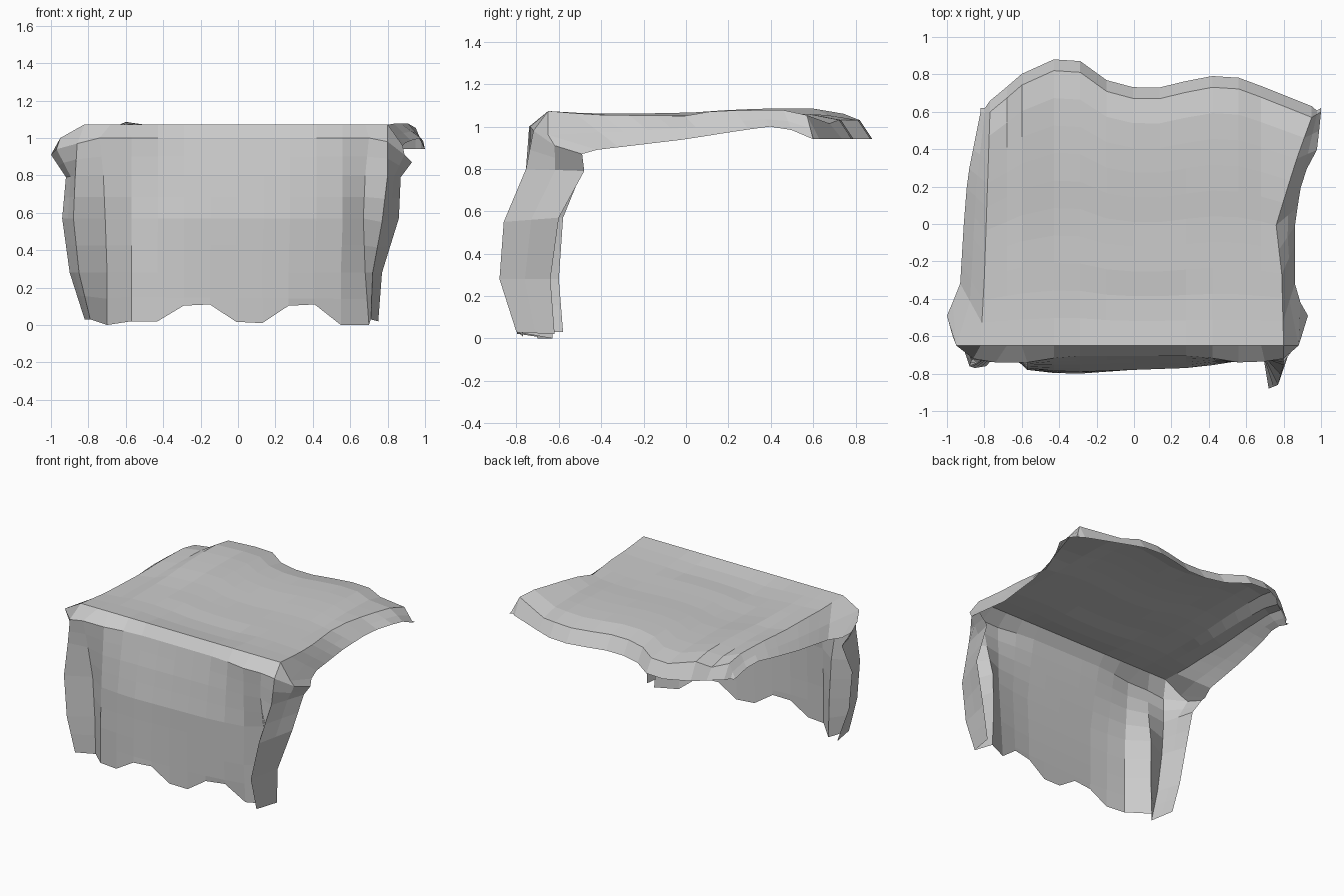
import bpy

if "Cube" in bpy.data.objects:
    bpy.data.objects.remove(bpy.data.objects["Cube"])

def interp(t, pts):
    """Piecewise linear lookup in sorted (t, value) pairs."""
    if t <= pts[0][0]:
        return pts[0][1]
    for (a, va), (b, vb) in zip(pts, pts[1:]):
        if t <= b:
            return va + (vb - va) * (t - a) / (b - a)
    return pts[-1][1]

def mix(p, q, t):
    return tuple(a + (b - a) * t for a, b in zip(p, q))

INNER = 7  # columns between the two side folds

def section(pts, bulge=0.0, shoulders=None):
    """Left fold, filled bulging middle, right fold."""
    left, right = pts[:4], pts[4:]
    sl, sr = shoulders or (mix(left[0], left[1], .5), mix(right[3], right[2], .5))
    mid = []
    for i in range(1, INNER + 1):
        t = i / (INNER + 1)
        x, y, z = mix(left[3], right[0], t)
        mid.append((x, y - bulge * min(1, 6 * t * (1 - t)), z))
    return [left[0], sl] + left[1:] + mid + right[:3] + [sr, right[3]]

# Front drop: pleated cross-sections from hem to front edge
keys = [
    section([(-.82, -.58, .03), (-.79, -.76, .03), (-.70, -.65, .0), (-.57, -.78, .02),
             (.55, -.70, .0), (.70, -.63, .0), (.71, -.80, .03), (.75, -.62, .02)], .04),
    section([(-.90, -.60, .28), (-.85, -.77, .28), (-.70, -.66, .28), (-.57, -.78, .28),
             (.55, -.72, .28), (.68, -.64, .28), (.72, -.88, .28), (.77, -.64, .28)], .03),
    section([(-.94, -.58, .57), (-.88, -.76, .57), (-.71, -.67, .57), (-.57, -.77, .57),
             (.56, -.73, .57), (.67, -.66, .57), (.77, -.86, .55), (.86, -.60, .57)], .03),
    section([(-.92, -.49, .79), (-.87, -.73, .80), (-.72, -.71, .80), (-.57, -.755, .80),
             (.56, -.735, .80), (.68, -.71, .80), (.80, -.755, .80), (.87, -.48, .79)], 0),
    section([(-1.0, -.49, .91), (-.86, -.72, .97), (-.74, -.74, 1.0), (-.57, -.74, 1.0),
             (.56, -.74, 1.0), (.70, -.735, 1.0), (.80, -.72, .98), (.93, -.49, .87)], -.035,
            ((-.97, -.60, .94), (.89, -.62, .91))),
]
rows = []
for a, b in zip(keys, keys[1:]):
    rows += [a, [mix(p, q, .5) for p, q in zip(a, b)]]
rows.append(keys[-1])

# Scalloped hem
hem = [(-.56, .02), (-.42, .02), (-.28, .11), (-.14, .11), (0, .01), (.14, .01),
       (.28, .11), (.42, .11), (.54, 0)]
rows[0] = [(x, y, interp(x, hem) if -.56 < x < .54 else z) for x, y, z in rows[0]]

# Top sheet: wavy back edge and drooping side lips
back = [(-.82, .56), (-.73, .63), (-.58, .76), (-.43, .82), (-.3, .82), (-.15, .71), (0, .67),
        (.15, .67), (.3, .71), (.47, .74), (.62, .71), (.75, .64), (.95, .57)]
left_out = [(-.42, -.97), (-.33, -.93), (0, -.91), (.25, -.89), (.4, -.86), (.6, -.82)]
right_out = [(-.42, .89), (-.35, .86), (0, .86), (.25, .90), (.4, .98), (.6, 1.0)]
lip_z = [(-.42, .89), (0, .94), (.25, .98), (.4, 1.0), (.52, .98), (.6, .94)]
left_edge = [(0, -.82), (.3, -.80), (1, -.77)]
right_edge = [(0, .80), (.3, .79), (.5, .76), (.8, .87), (1, .95)]
ridge = [(-.65, 1.073), (-.43, 1.055), (0, 1.05), (.25, 1.062), (.5, 1.062), (.75, 1.05)]
STEPS = 10
for k in range(STEPS + 1):
    s = k / STEPS
    yl = -.42 + 1.02 * s
    lz = interp(yl, lip_z)
    xl, xr = interp(s, left_edge), interp(s, right_edge)
    xs = [xl, -.68, -.60] + [-.57 + 1.13 * i / 8 for i in range(1, 8)] + [.56, .68, xr]
    top = []
    for i, x in enumerate(xs):
        y = -.65 + (interp(x, back) + .65) * s
        z = interp(y, ridge) - (.02 if k == STEPS else 0)
        if i in (1, 11):                      # soft grooves along the sides
            z -= .03 * max(0, s - .35)
        if i == 2:                            # ridge beside the left groove
            z += .03 * s
        if i == 12 and s > .5:                # flared back corner
            z += .015
        if 4 <= i <= 8 and 0 < k < 3:         # slight sag near the front
            z -= .008
        top.append((x, y, z))
    lo, ro = (interp(yl, left_out), yl, lz), (interp(yl, right_out), yl, lz)
    sl, sr = mix(top[0], lo, .55), mix(top[-1], ro, .55)
    if k == 0:                                # front corners
        sl, sr = (-.95, -.65, 1.0), (.88, -.65, .96)
    rows.append([lo, sl] + top + [sr, ro])

# Back lip
last = rows[-1]
rows.append([(x, y + (.06 if 1 < i < len(last) - 2 else .02), .94)
             for i, (x, y, z) in enumerate(last)])

# Single flat-shaded draped sheet
n = len(rows[0])
verts = [p for r in rows for p in r]
faces = [(r * n + c, r * n + c + 1, (r + 1) * n + c + 1, (r + 1) * n + c)
         for r in range(len(rows) - 1) for c in range(n - 1)]
mesh = bpy.data.meshes.new("draped_cloth")
mesh.from_pydata(verts, [], faces)
mesh.update()
cloth = bpy.data.objects.new("draped_cloth", mesh)
bpy.context.collection.objects.link(cloth)
